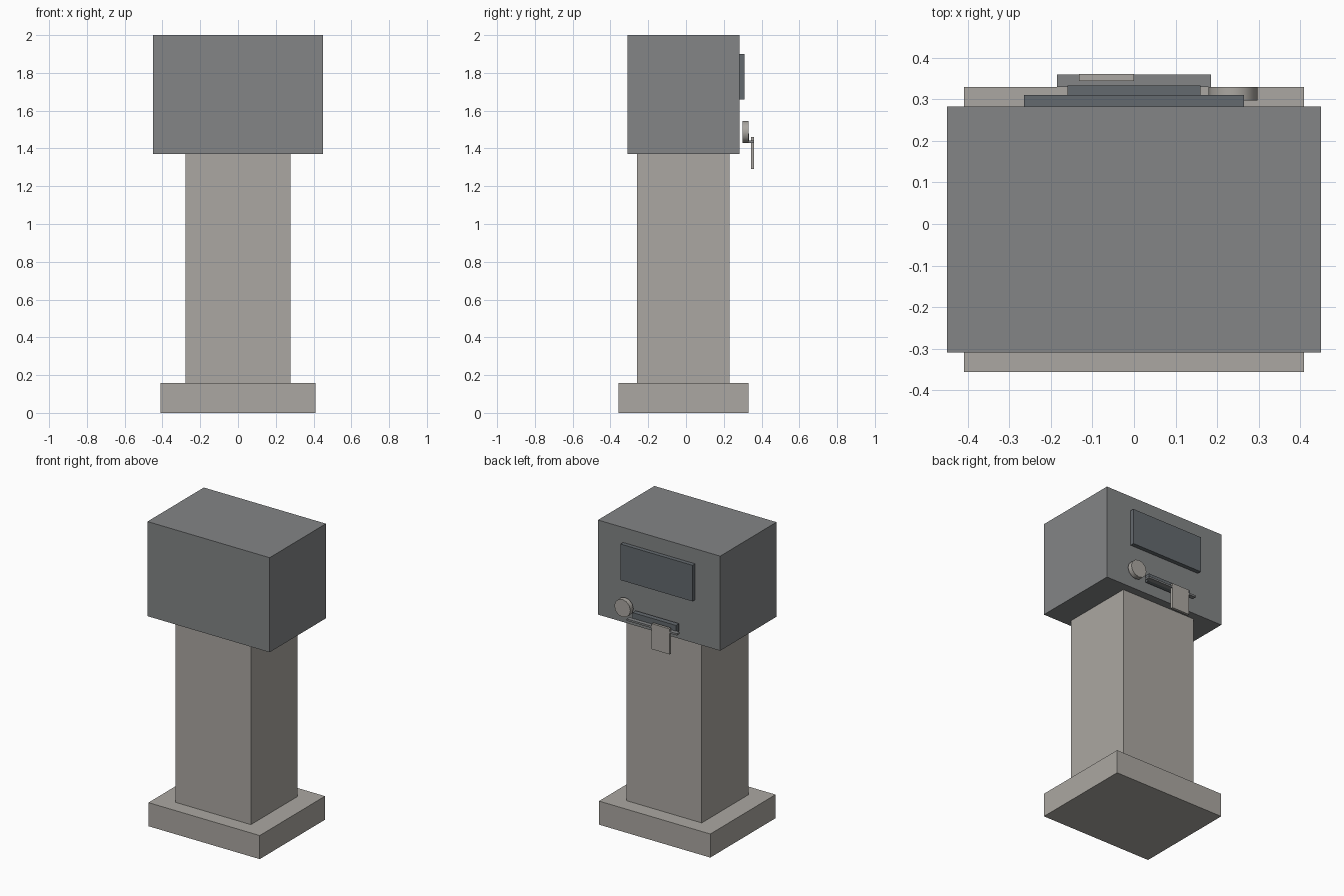
import bpy
import math

if "Cube" in bpy.data.objects:
    bpy.data.objects.remove(bpy.data.objects["Cube"], do_unlink=True)


def make_material(name, rgb):
    mat = bpy.data.materials.new(name)
    mat.use_nodes = True
    color = (*rgb, 1.0)
    mat.diffuse_color = color
    for node in mat.node_tree.nodes:
        if node.type == "BSDF_PRINCIPLED":
            node.inputs["Base Color"].default_value = color
    return mat


stone = make_material("warm grey", (0.41, 0.39, 0.36))
steel = make_material("mid grey", (0.227, 0.235, 0.24))
glass = make_material("dark blue grey", (0.127, 0.144, 0.158))


def box(name, x, y, z, mat):
    """Box given by its (min, max) range on each axis."""
    ranges = (x, y, z)
    bpy.ops.mesh.primitive_cube_add(size=1, location=[(a + b) / 2 for a, b in ranges])
    obj = bpy.context.object
    obj.name = name
    obj.scale = [b - a for a, b in ranges]
    bpy.ops.object.transform_apply(location=False, rotation=False, scale=True)
    obj.data.materials.append(mat)
    return obj


# Pedestal and housing
box("base_plinth", (-0.41, 0.41), (-0.357, 0.33), (0, 0.157), stone)
box("column", (-0.277, 0.277), (-0.26, 0.23), (0.157, 1.37), stone)
box("head_housing", (-0.45, 0.45), (-0.31, 0.283), (1.37, 2.0), steel)

# Display and ticket outlet on the back of the housing
box("screen", (-0.265, 0.265), (0.283, 0.311), (1.66, 1.9), glass)
box("ticket_slot", (-0.16, 0.16), (0.3, 0.333), (1.432, 1.48), glass)
box("slot_tray", (-0.185, 0.185), (0.33, 0.36), (1.43, 1.442), steel)
box("ticket", (-0.132, 0), (0.344, 0.361), (1.29, 1.46), stone)

# Round push button
bpy.ops.mesh.primitive_cylinder_add(
    vertices=12, radius=0.059, depth=0.032,
    location=(0.238, 0.314, 1.487), rotation=(math.pi / 2, 0, 0))
button = bpy.context.object
button.name = "push_button"
button.data.materials.append(stone)
bpy.ops.object.shade_smooth_by_angle(angle=math.radians(40))
